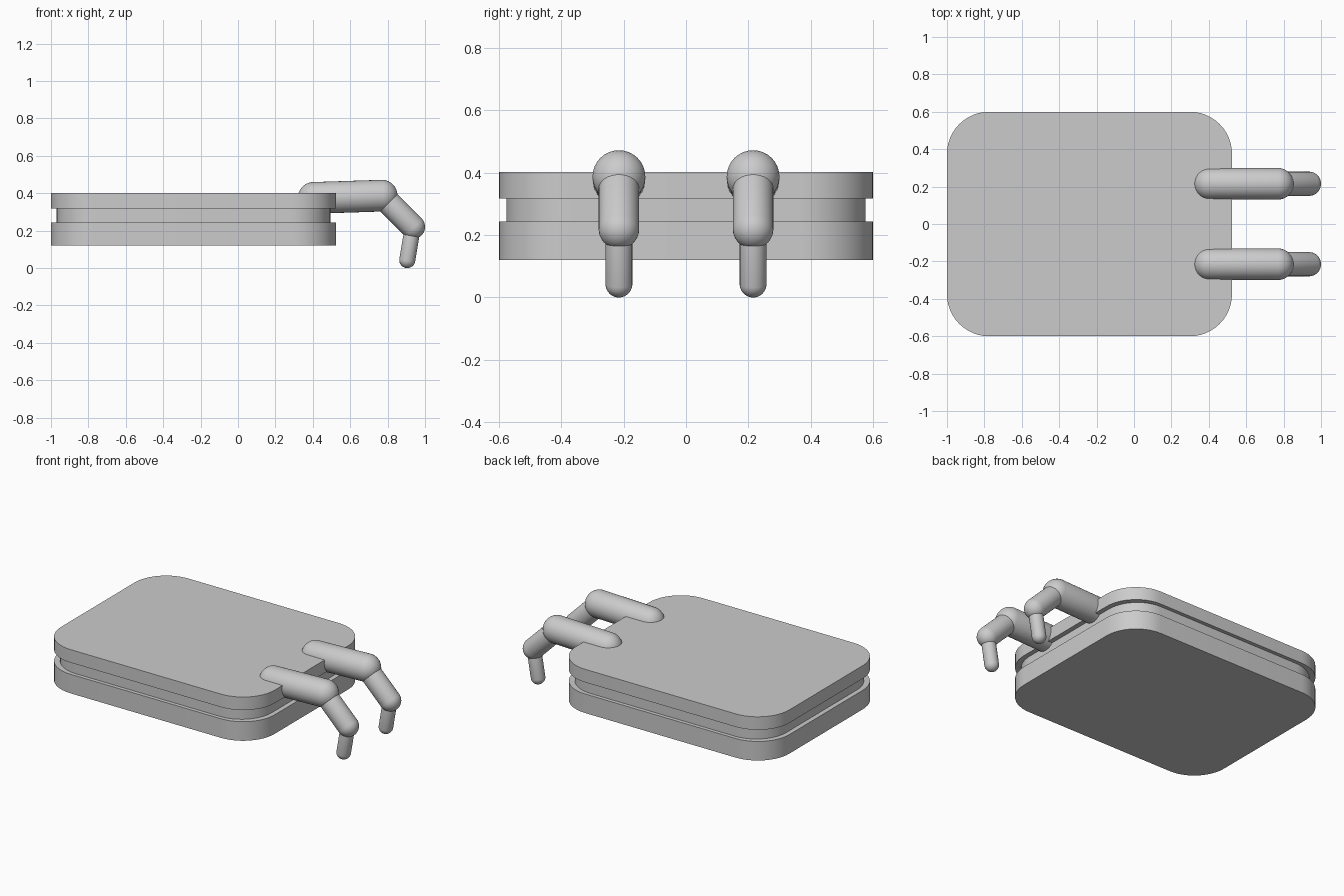
import bpy, bmesh, math
from mathutils import Vector

if "Cube" in bpy.data.objects:
    bpy.data.objects.remove(bpy.data.objects["Cube"])

grey = bpy.data.materials.new("plain grey")
grey.use_nodes = True
grey.diffuse_color = (0.6, 0.6, 0.6, 1)
grey.node_tree.nodes["Principled BSDF"].inputs["Base Color"].default_value = grey.diffuse_color


def finish(bm, name):
    bmesh.ops.recalc_face_normals(bm, faces=bm.faces)
    mesh = bpy.data.meshes.new(name)
    bm.to_mesh(mesh)
    bm.free()
    mesh.materials.append(grey)
    obj = bpy.data.objects.new(name, mesh)
    bpy.context.collection.objects.link(obj)
    bpy.ops.object.select_all(action='DESELECT')
    obj.select_set(True)
    bpy.context.view_layer.objects.active = obj
    bpy.ops.object.shade_smooth_by_angle(angle=math.radians(35))
    return obj


# Rounded rectangular slab between two heights
def slab(name, bottom, top, scale=1.0, steps=12):
    cx, hx, hy, r = -0.238, 0.762, 0.6, 0.225
    bm = bmesh.new()
    ring = []
    for corner, (sx, sy) in enumerate(((1, 1), (-1, 1), (-1, -1), (1, -1))):
        for i in range(steps + 1):
            a = (corner + i / steps) * math.pi / 2
            x = sx * (hx - r) + r * math.cos(a)
            y = sy * (hy - r) + r * math.sin(a)
            ring.append(bm.verts.new((cx + x * scale, y * scale, bottom)))
    base = bm.faces.new(ring)
    out = bmesh.ops.extrude_face_region(bm, geom=[base], use_keep_orig=True)
    moved = [v for v in out["geom"] if isinstance(v, bmesh.types.BMVert)]
    bmesh.ops.translate(bm, verts=moved, vec=(0, 0, top - bottom))
    return finish(bm, name)


# Capsule from one joint to the next: a sphere with its halves pulled apart
def capsule(name, start, end, radius):
    start, end = Vector(start), Vector(end)
    axis = end - start
    bm = bmesh.new()
    bmesh.ops.create_uvsphere(bm, u_segments=32, v_segments=17, radius=radius)
    for v in bm.verts:
        if v.co.z > 0:
            v.co.z += axis.length
    turn = Vector((0, 0, 1)).rotation_difference(axis)
    for v in bm.verts:
        v.co = turn @ v.co + start
    return finish(bm, name)


# Layered body
slab("lower_slab", 0.12, 0.243)
slab("middle_slab", 0.243, 0.318, 0.96)
slab("upper_slab", 0.318, 0.402)

# Two bent, three-part fingers
joints = [(0.405, 0.375), (0.768, 0.387), (0.935, 0.22), (0.905, 0.043)]
segments = (("base", 0.085), ("middle", 0.065), ("tip", 0.043))
for side, y in (("left", 0.215), ("right", -0.215)):
    for i, (part, radius) in enumerate(segments):
        (x0, z0), (x1, z1) = joints[i], joints[i + 1]
        capsule(f"finger_{part}_{side}", (x0, y, z0), (x1, y, z1), radius)
